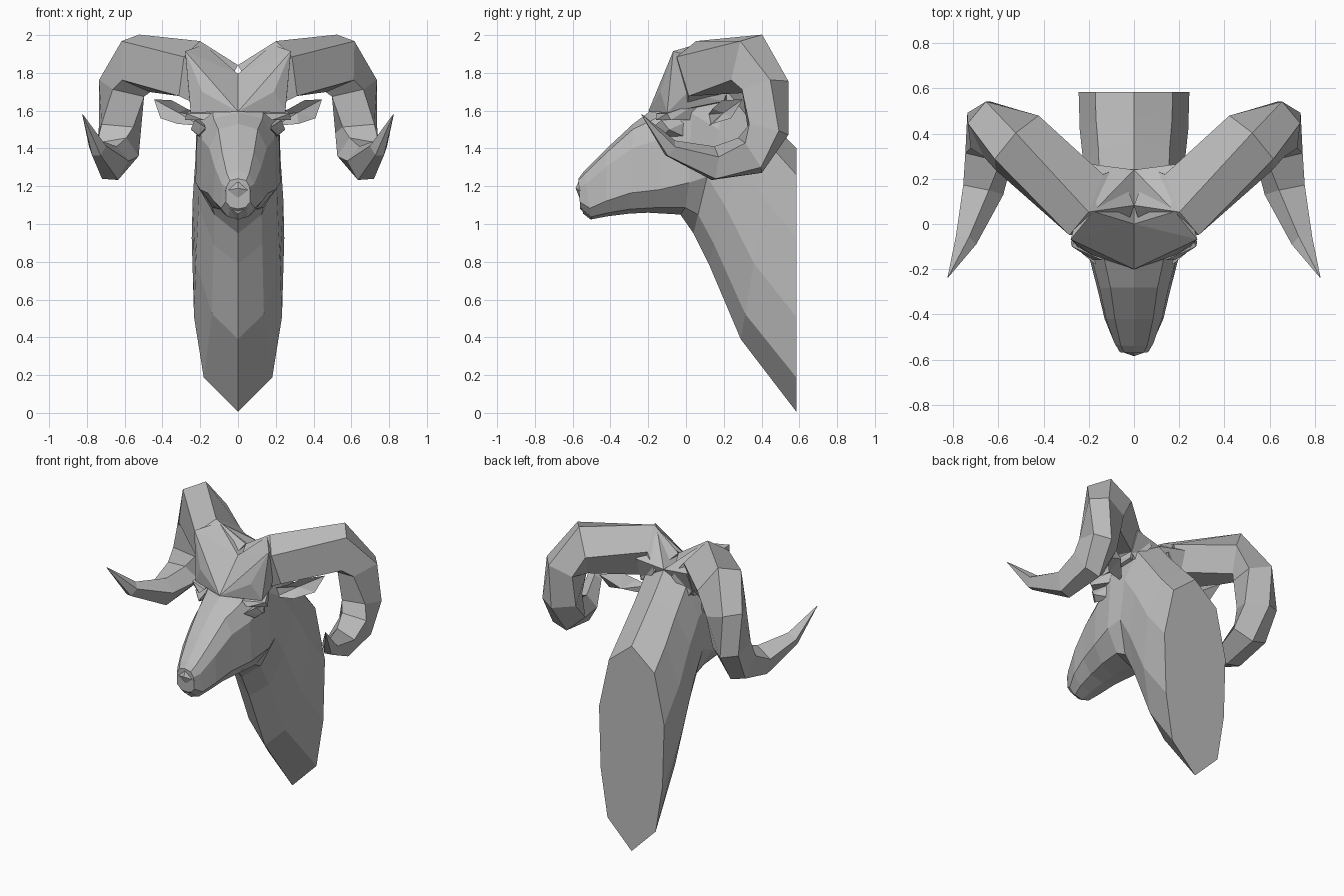
import bpy
import bmesh
from math import radians, cos, sin
from mathutils import Vector

cube = bpy.data.objects.get("Cube")
if cube:
    bpy.data.objects.remove(cube, do_unlink=True)

# One plain grey for the whole bust
grey = bpy.data.materials.new("plain grey")
grey.use_nodes = True
GREY = (0.5, 0.5, 0.5, 1)
grey.diffuse_color = GREY
grey.node_tree.nodes["Principled BSDF"].inputs["Base Color"].default_value = GREY


def finish(name, bm):
    """Turn a bmesh into a flat shaded object."""
    bmesh.ops.recalc_face_normals(bm, faces=bm.faces)
    mesh = bpy.data.meshes.new(name)
    bm.to_mesh(mesh)
    bm.free()
    mesh.materials.append(grey)
    obj = bpy.data.objects.new(name, mesh)
    bpy.context.collection.objects.link(obj)
    return obj


def loft(name, rings):
    """Skin closed rings of equal length and cap both ends."""
    bm = bmesh.new()
    loops = [[bm.verts.new(p) for p in ring] for ring in rings]
    for a, b in zip(loops, loops[1:]):
        for i in range(len(a)):
            j = (i + 1) % len(a)
            bm.faces.new((a[i], a[j], b[j], b[i]))
    bm.faces.new(loops[0])
    bm.faces.new(loops[-1])
    return finish(name, bm)


def hull(name, points):
    bm = bmesh.new()
    for p in points:
        bm.verts.new(p)
    bmesh.ops.convex_hull(bm, input=bm.verts)
    return finish(name, bm)


def flip(points):
    return [(-x, y, z) for x, y, z in points]


def both_sides(build, name, points):
    build("left_" + name, points)
    build("right_" + name, flip(points))


def section(profile, top_y, top_z, low_y, low_z, width, sweep=0):
    """Mirrored ring between a top and a bottom point; sweep pushes its sides back."""
    half = []
    for along, out in profile:
        y = top_y + (low_y - top_y) * along + sweep * out
        half.append((width * out, y, top_z + (low_z - top_z) * along))
    return half + flip(half[-2:0:-1])


# Neck and head: one loft from the wall plate to the muzzle
wall_profile = [(0, 0), (.1, .7), (.34, 1), (.64, .95), (.87, .74), (1, 0)]
neck_profile = [(0, 0), (.1, .7), (.34, 1), (.64, .93), (.88, .57), (1, 0)]
head_profile = [(0, 0), (.06, .65), (.27, .95), (.77, 1), (.95, .6), (1, 0)]
wall_ring = (.585, 1.4, .585, .005, .245)
neck_rings = [
    (.48, 1.51, .29, .39, .24),
    (.36, 1.64, .12, .79, .225),
    (.24, 1.785, .04, .95, .22),
]
head_rings = [
    (0, 1.785, -.03, 1.05, .225, .04),
    (-.2, 1.59, -.2, 1.06, .2, .06),
    (-.28, 1.53, -.3, 1.055, .16),
    (-.42, 1.4, -.42, 1.04, .13),
    (-.54, 1.28, -.5, 1.025, .09),
    (-.57, 1.24, -.56, 1.08, .065),
]
loft("neck_and_head",
     [section(wall_profile, *wall_ring)]
     + [section(neck_profile, *r) for r in neck_rings]
     + [section(head_profile, *r) for r in head_rings])

# Horns: a five sided section swept along a tapering spiral (x, y, z, radius, twist)
horn_path = [
    (.09, .1, 1.71, .16, 0),
    (.23, .09, 1.805, .17, 0),
    (.53, .355, 1.845, .165, 15),
    (.61, .42, 1.72, .135, 15),
    (.635, .42, 1.5, .125, 0),
    (.645, .34, 1.37, .12, -15),
    (.67, .15, 1.32, .095, -25),
    (.745, -.08, 1.4, .05, -15),
    (.823, -.235, 1.58, .002, 0),
]
corner_angles = (0, 55, 135, 220, 285)
SPIRAL_Y, SPIRAL_Z = .12, 1.55


def horn_rings():
    centres = [Vector(p[:3]) for p in horn_path]
    rings = []
    for i, c in enumerate(centres):
        ahead = centres[min(i + 1, len(centres) - 1)]
        tangent = (ahead - centres[max(i - 1, 0)]).normalized()
        out = Vector((0, c.y - SPIRAL_Y, c.z - SPIRAL_Z))
        out = (out - tangent * out.dot(tangent)).normalized()
        side = tangent.cross(out)
        radius, twist = horn_path[i][3:]
        turns = [radians(a + twist) for a in corner_angles]
        rings.append([tuple(c + radius * (out * cos(t) + side * sin(t)))
                      for t in turns])
    return rings


rings = horn_rings()
loft("left_horn", rings)
loft("right_horn", [flip(r) for r in rings])

# Forehead halves that carry the horns and leave a valley between them
both_sides(hull, "horn_root", [
    (0, -.2, 1.595), (0, 0, 1.795), (.18, .055, 1.95), (.28, -.068, 1.915),
    (.19, -.135, 1.7), (.25, -.1, 1.59), (.26, 0, 1.69), (.2, .2, 1.65),
    (.19, .265, 1.82), (0, .24, 1.79), (0, .1, 1.6)])


# Ears: a leaf shaped rim with a hollow front and a raised back
def ear(name, rim):
    bm = bmesh.new()
    edge = [bm.verts.new(p) for p in rim]
    middle = sum((v.co for v in edge), Vector()) / len(edge)
    front = bm.verts.new(middle + Vector((0, .02, 0)))
    back = bm.verts.new(middle + Vector((0, .07, -.01)))
    for a, b in zip(edge, edge[1:] + edge[:1]):
        bm.faces.new((a, b, front))
        bm.faces.new((b, a, back))
    return finish(name, bm)


both_sides(ear, "ear", [
    (.2, .12, 1.58), (.27, .14, 1.61), (.35, .19, 1.655),
    (.445, .3, 1.66), (.41, .24, 1.56), (.32, .14, 1.53), (.2, .12, 1.52)])

# Brow ridges and eyes
both_sides(hull, "brow", [
    (.14, -.16, 1.585), (.275, -.1, 1.585), (.28, -.08, 1.55),
    (.18, -.16, 1.55), (.2, .06, 1.64), (.2, .04, 1.55)])
both_sides(hull, "eye", [
    (.17, -.18, 1.51), (.23, -.13, 1.55), (.25, -.09, 1.5),
    (.21, -.12, 1.47), (.19, .02, 1.55), (.19, .02, 1.45)])

# Nose pad and lower lip
hull("nose", [(0, -.585, 1.19), (.07, -.56, 1.175), (-.07, -.56, 1.175),
              (0, -.55, 1.265), (0, -.565, 1.14)])
hull("lower_lip", [(.05, -.55, 1.085), (-.05, -.55, 1.085), (.06, -.5, 1.06),
                   (-.06, -.5, 1.06), (0, -.5, 1.02), (0, -.545, 1.055)])
